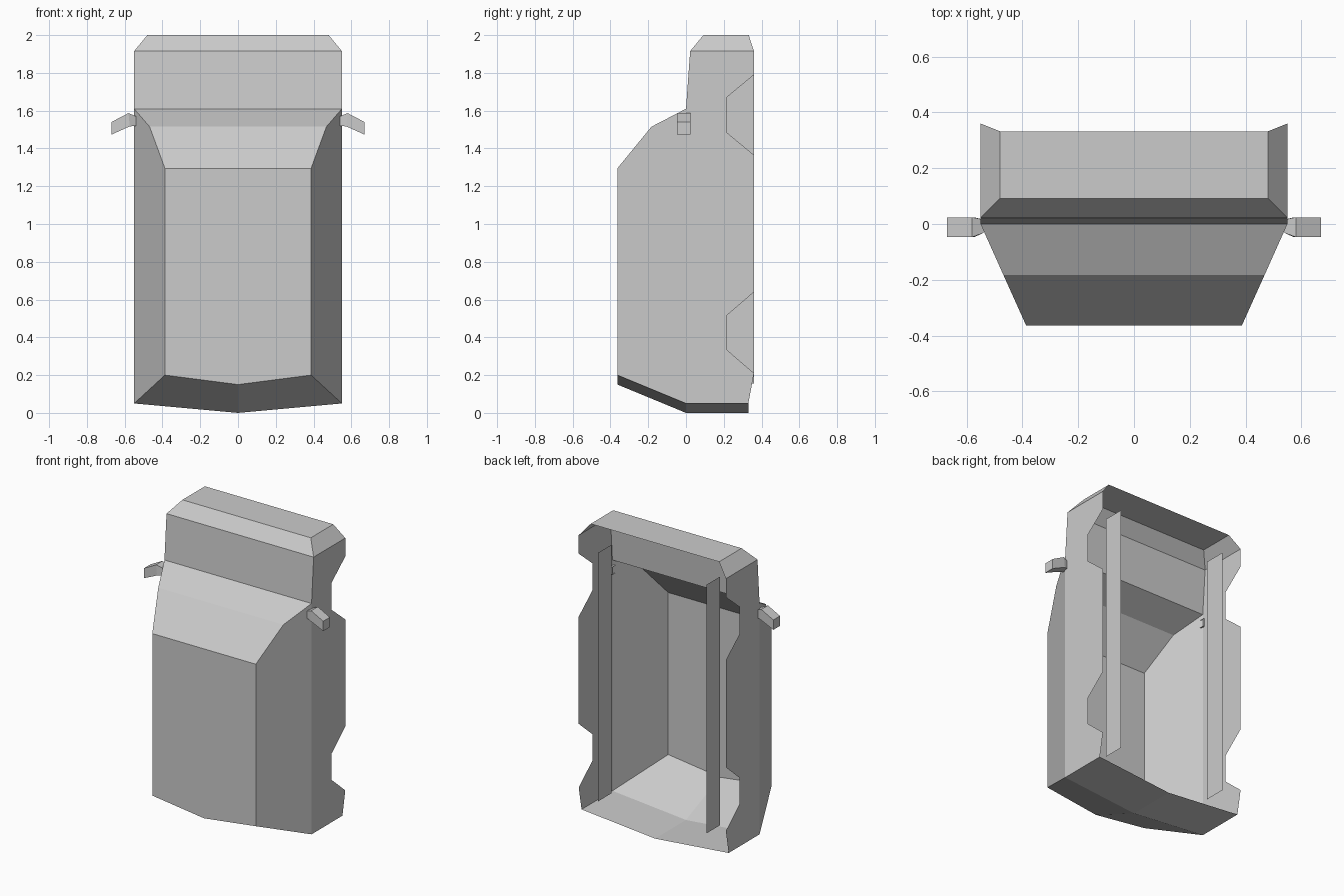
import bpy, bmesh

if "Cube" in bpy.data.objects:
    bpy.data.objects.remove(bpy.data.objects["Cube"])


def make_object(name, faces):
    """Object from faces given as point lists, mirrored across x = 0."""
    bm = bmesh.new()
    for pts in faces:
        bm.faces.new([bm.verts.new(p) for p in pts])
    bmesh.ops.remove_doubles(bm, verts=bm.verts, dist=0.0005)
    bmesh.ops.recalc_face_normals(bm, faces=bm.faces)
    mesh = bpy.data.meshes.new(name)
    bm.to_mesh(mesh)
    bm.free()
    obj = bpy.data.objects.new(name, mesh)
    bpy.context.collection.objects.link(obj)
    mod = obj.modifiers.new("mirror", "MIRROR")
    mod.use_clip = False
    mod.merge_threshold = 0.001
    return obj


W = 0.55

# Central skin, bottom rear to top rear: half width, y, z at side, z at centre
rows = [
    (W, 0.33, 0.05, 0.0),
    (W, 0.0, 0.05, 0.0),
    (0.387, -0.363, 0.2, 0.15),
    (0.387, -0.363, 1.295, 1.295),
    (0.468, -0.183, 1.515, 1.515),
    (W, 0.0, 1.61, 1.61),
    (W, 0.022, 1.915, 1.915),
    (0.48, 0.092, 2.0, 2.0),
    (0.48, 0.332, 2.0, 2.0),
]
edge = [(w, y, z) for w, y, z, c in rows]
mid = [(0, y, c) for w, y, z, c in rows]
faces = [[mid[i], edge[i], edge[i + 1], mid[i + 1]] for i in range(len(rows) - 1)]

# Slanted front side, joining the skin to the flat side wall
faces.append(edge[1:6])

# Flat side wall with two notches along the open back
back = [(0.36, 0.21), (0.215, 0.335), (0.215, 0.515), (0.36, 0.64),
        (0.36, 1.365), (0.215, 1.485), (0.215, 1.67), (0.36, 1.79), (0.36, 1.915)]
wall = [edge[1], edge[0]] + [(W, y, z) for y, z in back] + [edge[6], edge[5]]
faces.append(wall)

# Chamfer between the top and the side wall
faces.append([edge[6], edge[7], edge[8], (W, 0.36, 1.915)])
make_object("body_shell", faces)

# Inner upright strips
make_object("inner_strip", [[(0.405, 0.36, 0.155), (0.405, 0.215, 0.155),
                             (0.405, 0.215, 1.835), (0.405, 0.36, 1.835)]])

# Bent side pegs: sections of top (x, z), bottom (x, z), y range
sections = [((0.54, 1.57), (0.54, 1.519), (-0.032, 0.016)),
            ((0.58, 1.587), (0.573, 1.517), (-0.047, 0.024)),
            ((0.67, 1.54), (0.67, 1.473), (-0.047, 0.024))]
loops = [[(t[0], y[0], t[1]), (t[0], y[1], t[1]), (b[0], y[1], b[1]), (b[0], y[0], b[1])]
         for t, b, y in sections]
faces = [[a[i], a[(i + 1) % 4], b[(i + 1) % 4], b[i]]
         for a, b in zip(loops, loops[1:]) for i in range(4)]
faces.append(loops[-1])
make_object("side_peg", faces)
